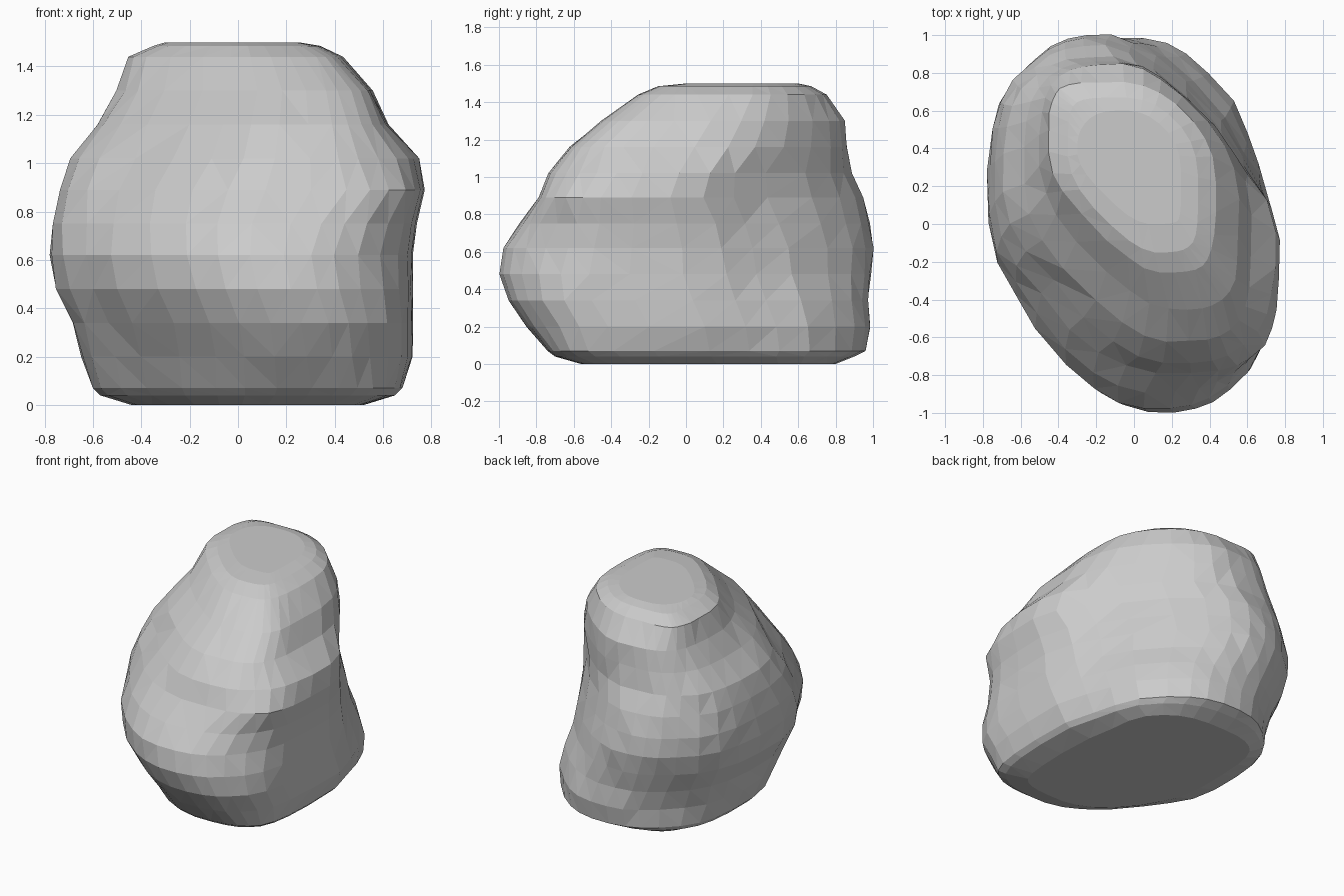
import bpy, bmesh, math, random
from mathutils import Vector

if "Cube" in bpy.data.objects:
    bpy.data.objects.remove(bpy.data.objects["Cube"])

random.seed(4)

# Rock cross-sections: height, then the outward reach along eight directions
# z, +x, +x+y, +y, -x+y, -x, -x-y, -y, +x-y
LEVELS = [
    (0.00, .52, .73, .80, .76, .44, .42, .56, .68),
    (0.04, .65, .81, .90, .83, .57, .51, .70, .82),
    (0.07, .68, .84, .96, .85, .60, .54, .74, .87),
    (0.20, .72, .85, .985, .86, .645, .61, .85, .92),
    (0.34, .72, .81, .975, .90, .68, .70, .95, .98),
    (0.48, .72, .76, .985, .95, .75, .77, 1.0, .98),
    (0.62, .72, .73, 1.0, .99, .775, .785, .98, .95),
    (0.75, .735, .70, .98, .99, .765, .73, .89, .93),
    (0.89, .77, .67, .945, .96, .74, .64, .785, .94),
    (1.02, .745, .67, .885, .925, .69, .54, .735, .86),
    (1.16, .62, .67, .86, .87, .585, .43, .62, .76),
    (1.30, .555, .66, .845, .83, .50, .28, .45, .61),
    (1.44, .43, .61, .75, .78, .455, .16, .26, .41),
    (1.485, .34, .54, .67, .67, .35, .09, .15, .29),
    (1.50, .25, .47, .60, .56, .30, .00, .00, .15),
]


def octagon(reach):
    """Corners where neighbouring side lines meet."""
    pts = []
    for i in range(8):
        a, b = i * math.pi / 4, (i + 1) * math.pi / 4
        r, s = reach[i], reach[(i + 1) % 8]
        det = math.sin(b - a)
        pts.append(Vector(((r * math.sin(b) - s * math.sin(a)) / det,
                           (s * math.cos(a) - r * math.cos(b)) / det)))
    return pts


def cut_corners(pts, t):
    """Round a closed outline by trimming every corner."""
    out = []
    for p, q in zip(pts, pts[1:] + pts[:1]):
        out += [p.lerp(q, t), p.lerp(q, 1 - t)]
    return out


def flatten(p, z):
    """Press in the two long flanks of the lower body."""
    if z > 1.1:
        return p
    facing = max(0, math.cos(2 * (math.atan2(p.y, p.x) - math.radians(33))))
    return p * (1 - 0.06 * facing ** 6)


# One ring of points per level, slightly roughened between base and top
bm = bmesh.new()
rings = []
for k, (z, *reach) in enumerate(LEVELS):
    outline = cut_corners(cut_corners(octagon(reach), 0.22), 0.25)
    outline = [flatten(p, z) for p in outline]
    rough = 0.005 if 2 < k < len(LEVELS) - 2 else 0.0
    rings.append([bm.verts.new((p.x + random.uniform(-rough, rough),
                                p.y + random.uniform(-rough, rough), z))
                  for p in outline])

# Rock sides, flat base and flat top
n = len(rings[0])
for low, high in zip(rings, rings[1:]):
    for i in range(n):
        j = (i + 1) % n
        bm.faces.new((low[i], low[j], high[j], high[i]))
sides = bm.faces[:]
bm.faces.new(rings[0][::-1])
bm.faces.new(rings[-1])
bmesh.ops.triangulate(bm, faces=sides, quad_method='SHORT_EDGE')
bmesh.ops.recalc_face_normals(bm, faces=bm.faces[:])

mesh = bpy.data.meshes.new("rock")
bm.to_mesh(mesh)
bm.free()
bpy.context.collection.objects.link(bpy.data.objects.new("rock", mesh))
